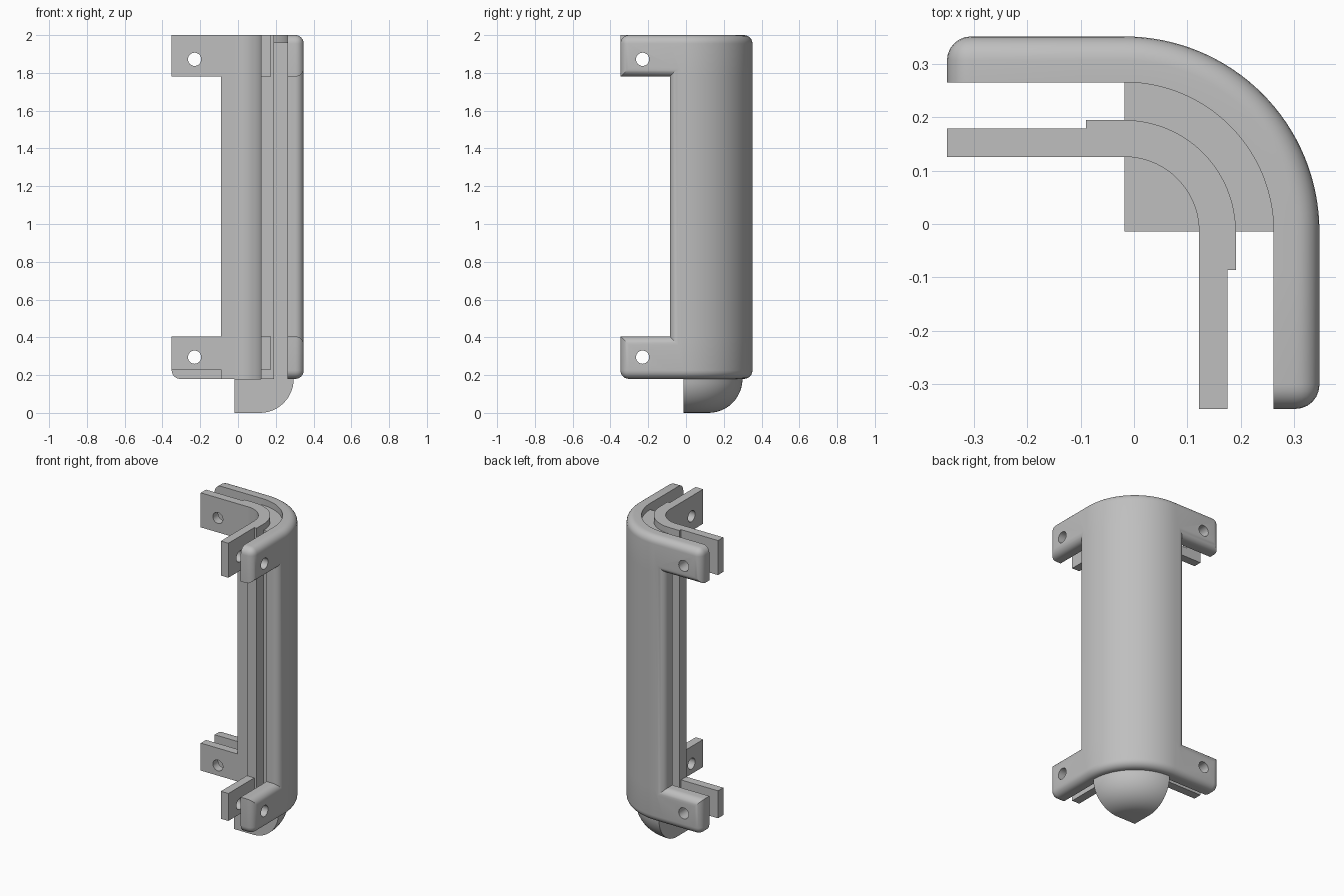
import bpy, bmesh, math

if "Cube" in bpy.data.objects:
    bpy.data.objects.remove(bpy.data.objects["Cube"])

CX, CY = -0.018, -0.014          # axis of the quarter-round corner
R_OUT, R_MID, R_GAP, R_IN = 0.366, 0.28, 0.209, 0.14
WALL, ARM = 0.072, 0.333         # straight lengths past the corner: wall, tabs
ZB, Z1, Z2, ZT = 0.18, 0.405, 1.78, 2.0
SEG = 32

grey = bpy.data.materials.new("plain grey")
grey.diffuse_color = (0.52, 0.52, 0.52, 1)
grey.use_nodes = True
grey.node_tree.nodes["Principled BSDF"].inputs["Base Color"].default_value = grey.diffuse_color


def finish(bm, name):
    bmesh.ops.recalc_face_normals(bm, faces=bm.faces[:])
    me = bpy.data.meshes.new(name)
    bm.to_mesh(me)
    bm.free()
    ob = bpy.data.objects.new(name, me)
    me.materials.append(grey)
    bpy.context.collection.objects.link(ob)
    return ob


def path_point(station, r):
    """Point at distance r from the L-shaped path's axis."""
    kind, v = station
    if kind == "left":
        return CX - v, CY + r
    if kind == "right":
        return CX + r, CY - v
    return CX + r * math.cos(v), CY + r * math.sin(v)


def shell(name, r0, r1, arms, rows, round_edges=0.0):
    """Wall following the L path; only the outer rows reach the longest arms."""
    st = [("left", a) for a in arms]
    st += [("arc", math.pi / 2 * (1 - i / SEG)) for i in range(SEG + 1)]
    st += [("right", a) for a in reversed(arms)]
    bm = bmesh.new()
    grid = [[[bm.verts.new((*path_point(s, r), z)) for z in rows] for s in st]
            for r in (r0, r1)]
    nc, nr = len(st) - 1, len(rows) - 1

    def solid(i, j):
        if not (0 <= i < nc and 0 <= j < nr):
            return False
        return not (len(arms) > 1 and j == 1 and i in (0, nc - 1))

    outline, corners = [], []
    for i in range(nc):
        for j in range(nr):
            if not solid(i, j):
                continue
            for g in grid:
                bm.faces.new((g[i][j], g[i+1][j], g[i+1][j+1], g[i][j+1]))
            sides = (((i, j), (i+1, j), (i, j-1)), ((i, j+1), (i+1, j+1), (i, j+1)),
                     ((i, j), (i, j+1), (i-1, j)), ((i+1, j), (i+1, j+1), (i+1, j)))
            for a, b, n in sides:
                if not solid(*n):
                    q = [grid[k][p[0]][p[1]] for k, p in ((0, a), (0, b), (1, b), (1, a))]
                    bm.faces.new(q)
                    outline.append((q[3], q[2]))
    for i in (0, nc):
        for j in (0, nr):
            corners.append((grid[0][i][j], grid[1][i][j]))
    bmesh.ops.recalc_face_normals(bm, faces=bm.faces[:])
    if round_edges:
        edges = [bm.edges.get(p) for p in outline + corners]
        bmesh.ops.bevel(bm, geom=edges, offset=round_edges, segments=6,
                        profile=0.5, affect='EDGES', clamp_overlap=False)
    loose = [v for v in bm.verts if not v.link_faces]
    bmesh.ops.delete(bm, geom=loose, context='VERTS')
    return finish(bm, name)


def box(name, lo, hi):
    bm = bmesh.new()
    bmesh.ops.create_cube(bm, size=1)
    for v in bm.verts:
        for k in range(3):
            v.co[k] = lo[k] if v.co[k] < 0 else hi[k]
    return finish(bm, name)


# outer cover with four tabs and a rounded outside edge
cover = shell("outer_cover", R_MID, R_OUT, [ARM, WALL], [ZB, Z1, Z2, ZT], 0.045)

# inner wall and its four thinner tabs
inner = shell("inner_wall", R_IN, R_GAP, [WALL], [ZB, ZT])
tabs = []
for level, (z0, z1) in (("lower", (0.23, Z1)), ("upper", (Z2, ZT))):
    tabs.append(box(f"{level}_left_tab", (CX - ARM, CY + R_IN, z0),
                    (CX - WALL, CY + R_GAP - 0.016, z1)))
    tabs.append(box(f"{level}_right_tab", (CX + R_IN, CY - ARM, z0),
                    (CX + R_GAP - 0.016, CY - WALL, z1)))

# core between the walls, in one piece with the rounded foot
profile = [(0, 0)]
for i in range(13):
    a = math.pi / 2 * i / 12
    profile.append((0.133 + 0.18 * math.sin(a), 0.18 - 0.18 * math.cos(a)))
profile += [(R_MID, ZB), (R_MID, 1.96), (R_GAP, 1.96), (R_GAP, ZB), (0, ZB)]
bm = bmesh.new()
rings = []
for i in range(SEG + 1):
    a = math.pi / 2 * i / SEG
    rings.append([bm.verts.new((CX + r * math.cos(a), CY + r * math.sin(a), z))
                  for r, z in profile])
n = len(profile)
for a, b in zip(rings, rings[1:]):
    for k in range(n - 1):
        bm.faces.new((a[k], a[k+1], b[k+1], b[k]))
bm.faces.new(rings[0])
bm.faces.new(rings[-1])
bmesh.ops.remove_doubles(bm, verts=bm.verts[:], dist=1e-5)
core = finish(bm, "core_and_foot")

# screw holes through every pair of tabs
cutters = []
for z in (0.295, 1.872):
    for loc, rot in (((-0.23, 0.25, z), (math.pi / 2, 0, 0)),
                     ((0.25, -0.23, z), (0, math.pi / 2, 0))):
        bpy.ops.mesh.primitive_cylinder_add(vertices=32, radius=0.035, depth=0.4,
                                            location=loc, rotation=rot)
        c = bpy.context.object
        c.name = "hole_cutter"
        c.hide_render = True
        c.data.materials.append(grey)
        cutters.append(c)


def drill(ob, tools):
    bpy.context.view_layer.objects.active = ob
    for c in tools:
        m = ob.modifiers.new("hole", 'BOOLEAN')
        m.operation, m.solver, m.object = 'DIFFERENCE', 'EXACT', c
        bpy.ops.object.modifier_apply(modifier=m.name)


drill(cover, cutters)
for t, c in zip(tabs, cutters):
    drill(t, [c])
for c in cutters:
    bpy.data.objects.remove(c)

# smooth curves, sharp edges
for ob in [cover, inner, core] + tabs:
    bpy.ops.object.select_all(action='DESELECT')
    ob.select_set(True)
    bpy.context.view_layer.objects.active = ob
    bpy.ops.object.shade_smooth_by_angle(angle=math.radians(30))
